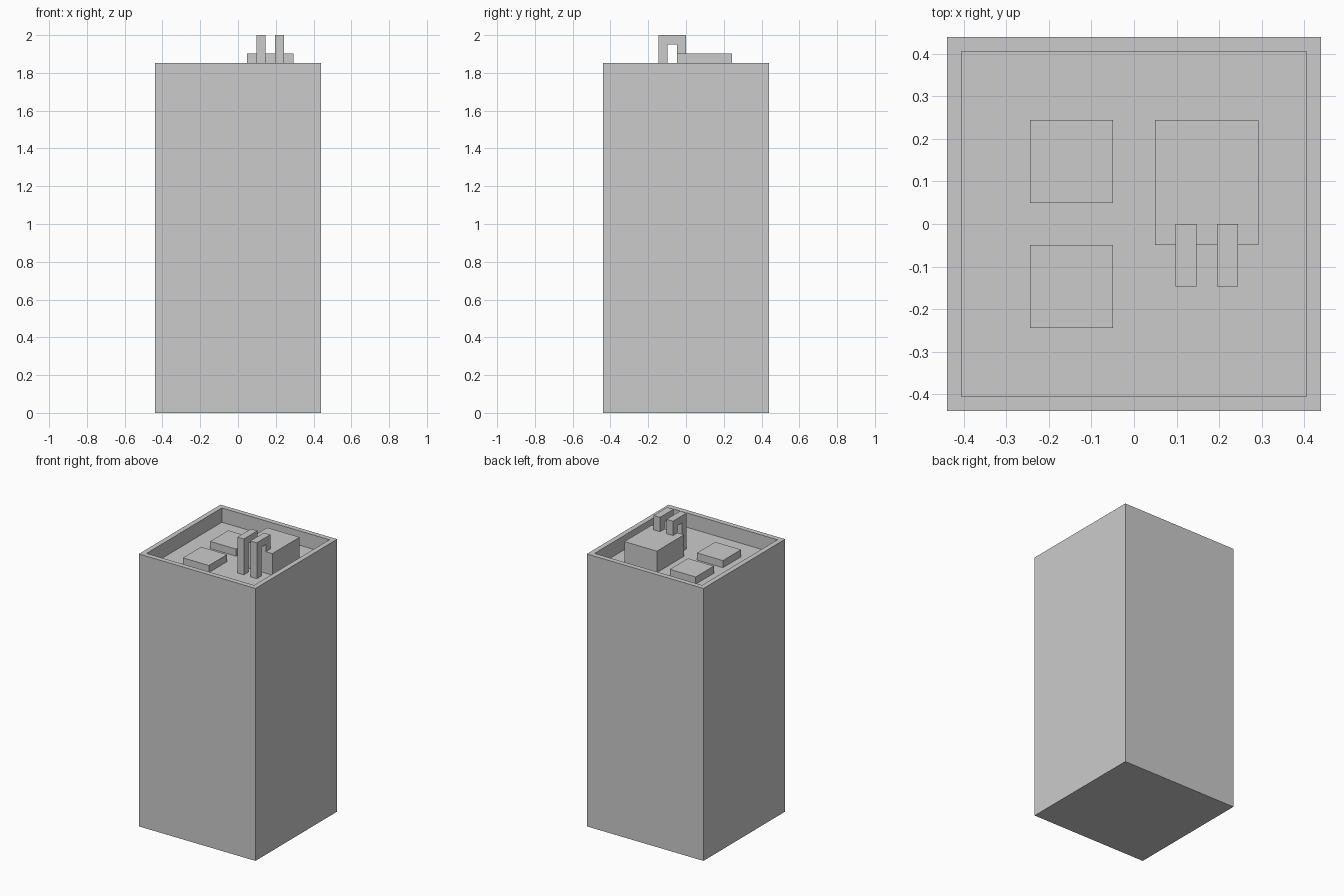
import bpy, bmesh

if "Cube" in bpy.data.objects:
    bpy.data.objects.remove(bpy.data.objects["Cube"])

U = 2 / 41  # modelling grid step: the tower is 41 steps tall


def finish(name, bm):
    bmesh.ops.recalc_face_normals(bm, faces=bm.faces)
    mesh = bpy.data.meshes.new(name)
    bm.to_mesh(mesh)
    bm.free()
    obj = bpy.data.objects.new(name, mesh)
    bpy.context.collection.objects.link(obj)
    return obj


def box_bm(lo, hi):
    bm = bmesh.new()
    bmesh.ops.create_cube(bm, size=1)
    for v in bm.verts:
        for i in range(3):
            v.co[i] = (hi[i] if v.co[i] > 0 else lo[i]) * U
    return bm


def top_face(bm):
    return max(bm.faces, key=lambda f: f.calc_center_median().z)


# Tower body with a parapet around the sunken roof
bm = box_bm((-9, -9, 0), (9, 9, 38))
roof = top_face(bm)
bmesh.ops.inset_region(bm, faces=[roof], thickness=U)
floor = bmesh.ops.extrude_discrete_faces(bm, faces=[roof])["faces"][0]
for v in floor.verts:
    v.co.z = 36 * U
finish("tower_body", bm)

# Low roof hatches
for name, y in (("front_hatch", -5), ("back_hatch", 1)):
    finish(name, box_bm((-5, y, 36), (-1, y + 4, 37)))

# Roof ventilation unit
finish("vent_unit", box_bm((1, -1, 36), (6, 5, 39)))

# Bent pipes rising from the roof and turning down into the vent unit
profile = [(-3, 36), (-2, 36), (-2, 40), (-1, 40), (-1, 39), (0, 39), (0, 41), (-3, 41)]
for name, x in (("left_pipe", 2), ("right_pipe", 4)):
    bm = bmesh.new()
    side = bm.faces.new([bm.verts.new((x * U, y * U, z * U)) for y, z in profile])
    ext = bmesh.ops.extrude_face_region(bm, geom=[side], use_keep_orig=True)["geom"]
    bmesh.ops.translate(bm, vec=(U, 0, 0),
                        verts=[g for g in ext if isinstance(g, bmesh.types.BMVert)])
    finish(name, bm)
